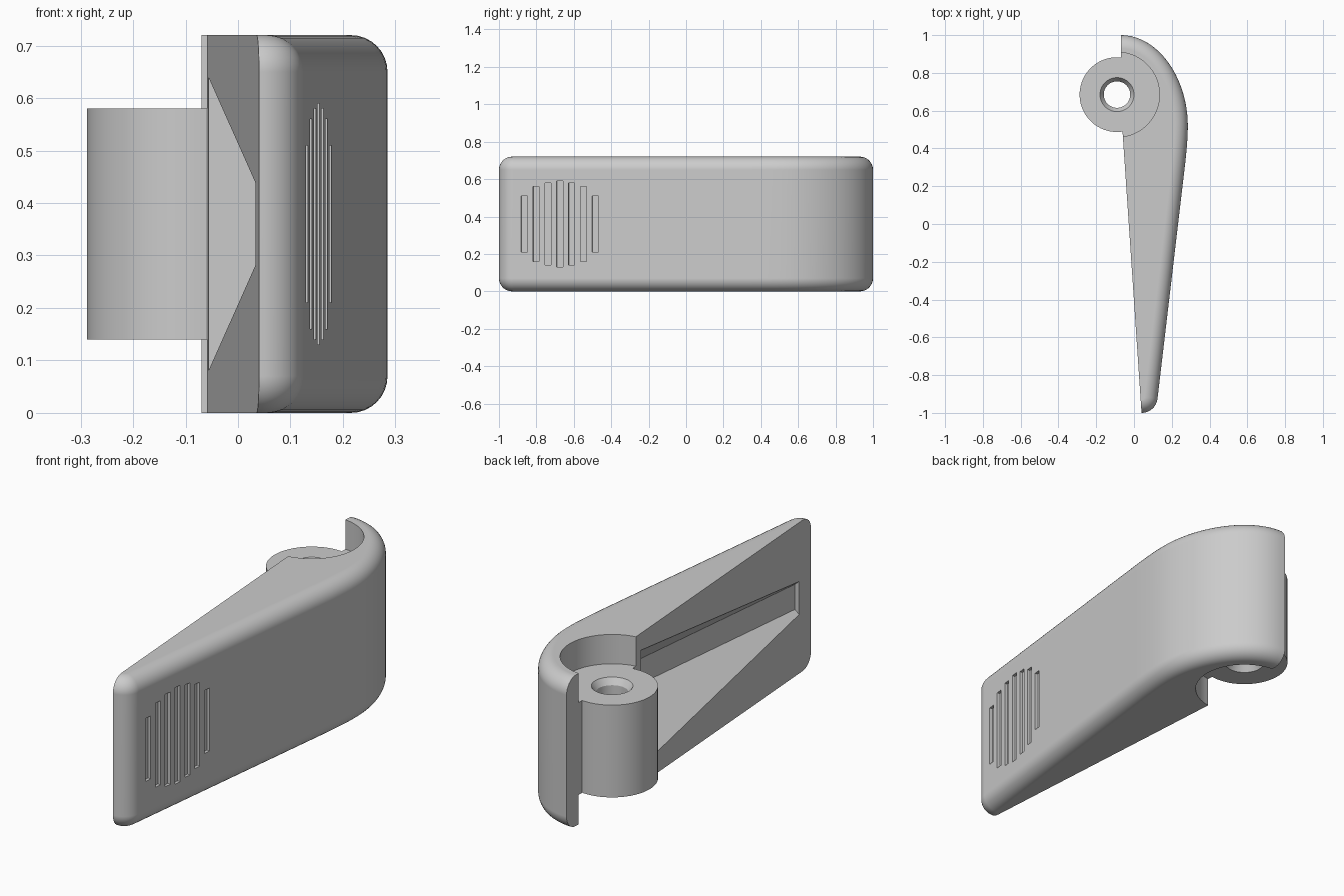
import bpy, bmesh, math
from mathutils import Vector
from mathutils.geometry import interpolate_bezier

HEIGHT, ROUND = 0.72, 0.07
MID = HEIGHT / 2
HUB = Vector((-0.09, 0.685))

if "Cube" in bpy.data.objects:
    bpy.data.objects.remove(bpy.data.objects["Cube"], do_unlink=True)

grey = bpy.data.materials.new("light_grey")
grey.use_nodes = True
COLOUR = (0.6, 0.6, 0.6, 1)
grey.diffuse_color = COLOUR
grey.node_tree.nodes["Principled BSDF"].inputs["Base Color"].default_value = COLOUR


def make_object(name, bm):
    bm.normal_update()
    if bm.calc_volume(signed=True) < 0:
        bmesh.ops.reverse_faces(bm, faces=bm.faces)
    mesh = bpy.data.meshes.new(name)
    bm.to_mesh(mesh)
    bm.free()
    mesh.materials.append(grey)
    obj = bpy.data.objects.new(name, mesh)
    bpy.context.collection.objects.link(obj)
    return obj


def loft(name, rings):
    """Closed solid through rings of equal point count."""
    bm = bmesh.new()
    loops = [[bm.verts.new(p) for p in ring] for ring in rings]
    n = len(loops[0])
    for a, b in zip(loops, loops[1:]):
        for i in range(n):
            j = (i + 1) % n
            bm.faces.new((a[i], a[j], b[j], b[i]))
    bm.faces.new(loops[0][::-1])
    bm.faces.new(loops[-1])
    return make_object(name, bm)


def lathe(name, profile, sides=64):
    """Solid of (radius, z) sections about the pivot axis."""
    angles = [math.tau * (i + 0.5) / sides for i in range(sides)]
    return loft(name, [[(HUB.x + r * math.cos(a), HUB.y + r * math.sin(a), z)
                        for a in angles] for r, z in profile])


def combine(target, tool, operation):
    mod = target.modifiers.new(operation, "BOOLEAN")
    mod.operation, mod.solver, mod.object = operation, "EXACT", tool
    tool.hide_render = True
    bpy.context.view_layer.update()
    bpy.context.view_layer.objects.active = target
    bpy.ops.object.modifier_apply(modifier=mod.name)
    bpy.data.objects.remove(tool, do_unlink=True)


# Outer outline of the lever, from the hooked lip round to the tip
def curve(points, steps):
    return [Vector((p[0], p[1])) for p in
            interpolate_bezier(*[Vector((x, y, 0)) for x, y in points], steps)]


outline = curve([(-0.07, 1), (0.13, 1), (0.285, 0.77), (0.285, 0.52)], 22)
outline += curve([(0.285, 0.52), (0.285, 0.46), (0.279, 0.4), (0.272, 0.33)], 6)[1:]
for i in range(13):
    a = math.radians(-6.7 - 83.3 * i / 12)
    outline.append(Vector((0.04 + 0.085 * math.cos(a), -0.915 + 0.085 * math.sin(a))))

normals = []
for i in range(len(outline)):
    ahead = (outline[min(i + 1, len(outline) - 1)] - outline[i]).normalized()
    behind = (outline[i] - outline[max(i - 1, 0)]).normalized()
    d = ahead + behind
    normals.append(Vector((-d.y, d.x)).normalized())
normals[0] = Vector((0, 1))
normals[-1] = Vector((0.1, -1.48)).normalized()


def layer(inset, z):
    ring = [(p.x - n.x * inset, p.y - n.y * inset, z) for p, n in zip(outline, normals)]
    return ring + [(-0.06, 0.48, z), (-0.07, 0.88, z)]


# Lever body with rounded outer rims
STEPS = 8
quarter = [math.pi / 2 * i / STEPS for i in range(STEPS + 1)]
rims = [(ROUND * (1 - math.sin(a)), ROUND * (1 - math.cos(a))) for a in quarter]
rings = [layer(inset, z) for inset, z in rims]
rings += [layer(inset, HEIGHT - z) for inset, z in reversed(rims)]
lever = loft("lever", rings)


# Tapered pocket with sloping walls in the inner face
def pocket_section(y, floor_x):
    mouth_x = -0.15
    half = 0.06 + 0.856 * (floor_x - mouth_x)
    return [(floor_x, y, MID - 0.06), (floor_x, y, MID + 0.06),
            (mouth_x, y, MID + half), (mouth_x, y, MID - half)]


combine(lever, loft("pocket", [pocket_section(-0.9, 0.055),
                               pocket_section(0.42, 0.2)]), "DIFFERENCE")

# Round recesses above and below the hub, then the hub itself
for low, high in ((-0.1, 0.14), (0.58, 0.82)):
    combine(lever, lathe("recess", [(0.225, low), (0.225, high)]), "DIFFERENCE")
combine(lever, lathe("hub", [(0.198, 0.14), (0.198, 0.58)]), "UNION")

# Pivot bore with a countersink at each end
combine(lever, lathe("bore", [(0.1, 0.125), (0.07, 0.17), (0.07, 0.55), (0.1, 0.595)]),
        "DIFFERENCE")

# Grip slots in the outer face, longest in the middle
for i, half in enumerate((0.15, 0.2, 0.22, 0.23, 0.22, 0.2, 0.15)):
    y = -0.865 + 0.0633 * i
    x = 0.13 + 0.1174 * (y + 0.88)
    bm = bmesh.new()
    bmesh.ops.create_cube(bm, size=1)
    bmesh.ops.scale(bm, vec=(0.03, 0.033, 2 * half), verts=bm.verts)
    slot = make_object("slot", bm)
    slot.location = (x, y, MID)
    slot.rotation_euler.z = -math.atan(0.1174)
    combine(lever, slot, "DIFFERENCE")

# Smooth curved surfaces, crisp edges
bpy.ops.object.select_all(action="DESELECT")
lever.select_set(True)
bpy.context.view_layer.objects.active = lever
bpy.ops.object.shade_smooth_by_angle(angle=math.radians(30))
weighted = lever.modifiers.new("weighted_normals", "WEIGHTED_NORMAL")
weighted.keep_sharp = True
